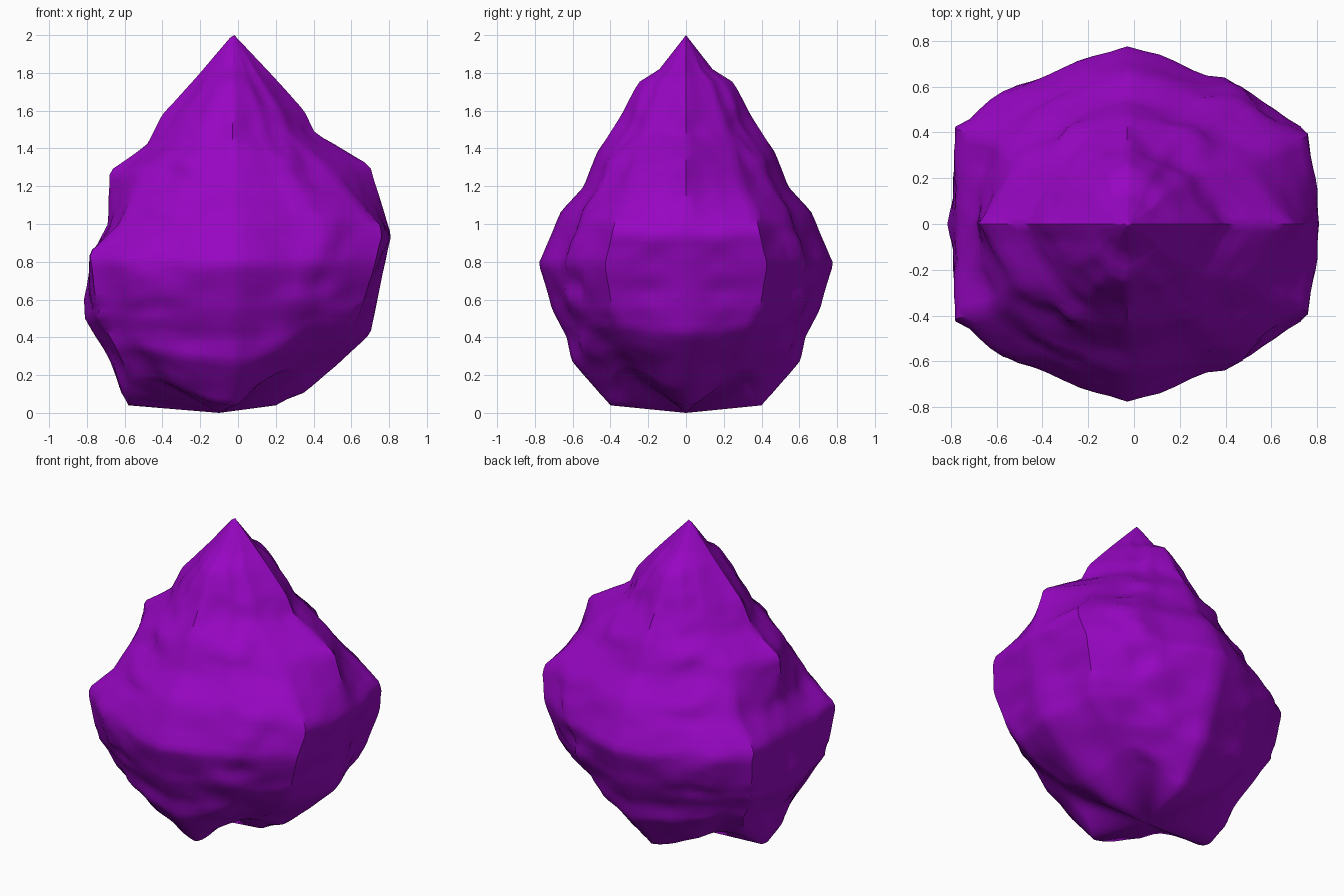
import bpy
import bmesh
from math import sin, pi, radians
from mathutils import Vector, noise

if "Cube" in bpy.data.objects:
    bpy.data.objects.remove(bpy.data.objects["Cube"])

# Outline profiles as (height, extent): left-hand side, right-hand side, depth
NEG_X = [(.05, .58), (.09, .61), (.28, .68), (.5, .81), (.6, .815), (.85, .77), (1, .69),
         (1.28, .68), (1.42, .48), (1.58, .4), (1.8, .2), (2, .03)]
POS_X = [(.05, .2), (.1, .34), (.25, .52), (.42, .7), (.94, .81), (1.31, .7),
         (1.48, .41), (1.6, .35), (1.8, .17), (2, -.02)]
DEPTH = [(.04, .4), (.2, .54), (.28, .61), (.4, .63), (.55, .71), (.79, .78), (1.07, .66),
         (1.2, .54), (1.38, .47), (1.58, .34), (1.75, .25), (1.82, .14), (2, 0)]
# Corner fullness on each side: sharp shoulders at the belly, ridged tip
NEG_CORNER = [(.05, .95), (.28, .95), (.55, .9), (.85, 1.02), (1.25, .74), (1.5, .65), (2, .65)]
POS_CORNER = [(.05, .9), (.42, .88), (.75, .93), (1, .95), (1.3, .68), (1.5, .68), (2, .65)]

SEGMENTS = 80
RINGS = 60


def sample(profile, t):
    """Linear interpolation along a profile."""
    for (a, va), (b, vb) in zip(profile, profile[1:]):
        if t <= b:
            return va + (vb - va) * max(0, (t - a) / (b - a))
    return profile[-1][1]


def ring_point(step, z):
    """Point on the faceted section at height z."""
    u = step / SEGMENTS * 4
    quarter = int(u)
    f = u - quarter if quarter % 2 == 0 else 1 - (u - quarter)
    sx = 1 if quarter in (0, 3) else -1
    sy = 1 if quarter < 2 else -1
    width = sample(POS_X if sx > 0 else NEG_X, z)
    k = sample(POS_CORNER if sx > 0 else NEG_CORNER, z)
    px = sample([(0, 1), (.4, k), (.7, .56 * k), (1, 0)], f)
    py = sample([(0, 0), (.4, .55), (.7, .82), (1, 1)], f)
    # the underside rises towards its corners
    lift = .15 * max(0, 1 - z / .55) * sin(f * pi) ** 2
    p = Vector((sx * px * width - .03 * (1 - px), sy * py * sample(DEPTH, z), z + lift))
    # hammered surface, fading on the outline, the corners and the tip
    fade = min(1, (2 - z) * 2) * (.1 + .9 * sin(f * pi) * min(1, abs(f - .4) * 4))
    q = Vector((p.x, abs(p.y), p.z))
    bump = .04 * noise.noise(q * 5) + .025 * noise.noise(q * 10)
    return p + Vector((p.x, p.y, 0)).normalized() * bump * fade


# Rock body
bm = bmesh.new()
rows = []
for i in range(RINGS):
    z = .04 + (1.985 - .04) * i / (RINGS - 1)
    rows.append([bm.verts.new(ring_point(s, z)) for s in range(SEGMENTS)])
for low, high in zip(rows, rows[1:]):
    for s in range(SEGMENTS):
        n = (s + 1) % SEGMENTS
        bm.faces.new((low[s], low[n], high[n], high[s]))

# Pointed tip and shallow underside
tip = bm.verts.new((-.02, 0, 2))
base = bm.verts.new((-.1, 0, 0))
for s in range(SEGMENTS):
    n = (s + 1) % SEGMENTS
    bm.faces.new((rows[-1][s], rows[-1][n], tip))
    bm.faces.new((rows[0][n], rows[0][s], base))
bmesh.ops.recalc_face_normals(bm, faces=bm.faces)

mesh = bpy.data.meshes.new("rock_crystal")
bm.to_mesh(mesh)
bm.free()
rock = bpy.data.objects.new("rock_crystal", mesh)
bpy.context.collection.objects.link(rock)

# Purple surface
purple = bpy.data.materials.new("purple")
purple.use_nodes = True
color = (.31, .002, .54, 1)
purple.diffuse_color = color
purple.node_tree.nodes["Principled BSDF"].inputs["Base Color"].default_value = color
mesh.materials.append(purple)

bpy.context.view_layer.objects.active = rock
rock.select_set(True)
bpy.ops.object.shade_smooth_by_angle(angle=radians(45))
